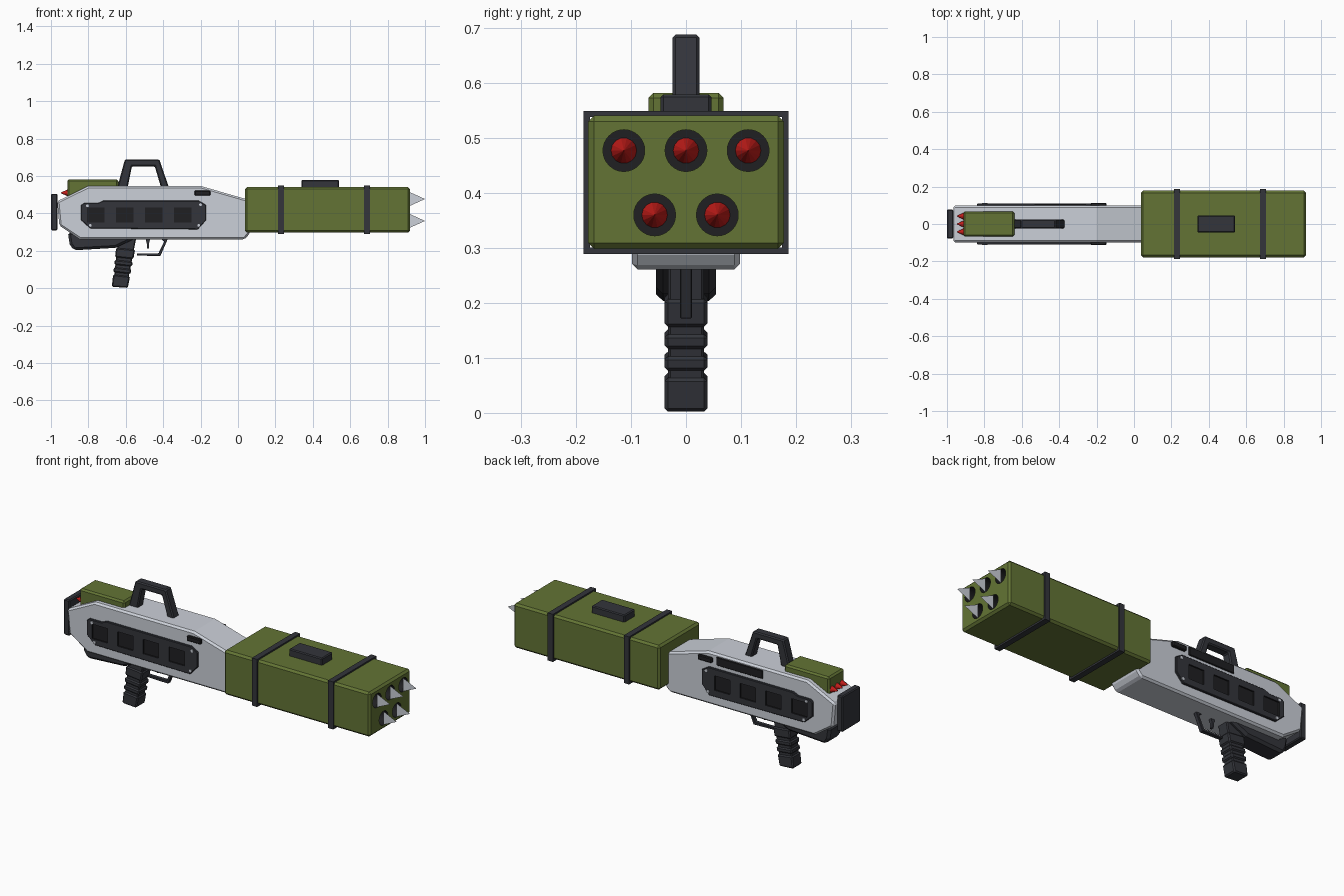
import bpy, bmesh, math
from mathutils import Matrix, Vector

if "Cube" in bpy.data.objects:
    bpy.data.objects.remove(bpy.data.objects["Cube"])


def material(name, rgb):
    m = bpy.data.materials.new(name)
    m.diffuse_color = (*rgb, 1)
    m.use_nodes = True
    m.node_tree.nodes["Principled BSDF"].inputs["Base Color"].default_value = m.diffuse_color
    return m


GREY = material("light_grey", (0.60, 0.63, 0.69))
GREEN = material("olive", (0.125, 0.175, 0.035))
DARK = material("charcoal", (0.033, 0.035, 0.043))
BLACK = material("black", (0.014, 0.014, 0.016))
RED = material("red", (0.55, 0.012, 0.01))


def finish(name, bm, mat, bevel=0):
    bmesh.ops.recalc_face_normals(bm, faces=bm.faces)
    me = bpy.data.meshes.new(name)
    bm.to_mesh(me)
    bm.free()
    ob = bpy.data.objects.new(name, me)
    bpy.context.collection.objects.link(ob)
    if mat:
        me.materials.append(mat)
    if bevel:
        mod = ob.modifiers.new("bevel", 'BEVEL')
        mod.width = bevel
        mod.segments = 1
        mod.limit_method = 'ANGLE'
        mod.angle_limit = math.radians(35)
    return ob


def prism(name, pts, y0, y1, mat, bevel=0):
    """Extrude an (x, z) profile from y0 to y1."""
    bm = bmesh.new()
    face = bm.faces.new([bm.verts.new((x, y0, z)) for x, z in pts])
    ext = bmesh.ops.extrude_face_region(bm, geom=[face])
    verts = [v for v in ext["geom"] if isinstance(v, bmesh.types.BMVert)]
    bmesh.ops.translate(bm, verts=verts, vec=(0, y1 - y0, 0))
    return finish(name, bm, mat, bevel)


def add_box(bm, x, y, z):
    c = Vector([(a[0] + a[1]) / 2 for a in (x, y, z)])
    s = [abs(a[1] - a[0]) for a in (x, y, z)]
    bmesh.ops.create_cube(bm, size=1, matrix=Matrix.Translation(c) @ Matrix.Diagonal((*s, 1)))


def box(name, x, y, z, mat, bevel=0):
    bm = bmesh.new()
    add_box(bm, x, y, z)
    return finish(name, bm, mat, bevel)


def cones(name, spots, x0, x1, r0, r1, sides, mat):
    """Cones or cylinders along x, from radius r0 at x0 to r1 at x1."""
    bm = bmesh.new()
    turn = Matrix.Rotation(math.radians(90 if x1 > x0 else -90), 4, 'Y')
    for y, z in spots:
        bmesh.ops.create_cone(bm, cap_ends=True, segments=sides, radius1=r0, radius2=r1,
                              depth=abs(x1 - x0),
                              matrix=Matrix.Translation(((x0 + x1) / 2, y, z)) @ turn)
    return finish(name, bm, mat)


def cut(ob, cutter):
    mod = ob.modifiers.new("cut", 'BOOLEAN')
    mod.object = cutter
    mod.operation = 'DIFFERENCE'
    mod.solver = 'EXACT'
    mod.material_mode = 'TRANSFER'
    bpy.context.view_layer.objects.active = ob
    for m in list(ob.modifiers):
        bpy.ops.object.modifier_apply(modifier=m.name)
    bpy.data.objects.remove(cutter)


# Main body and shoulder plate
prism("body", [(-0.967, 0.465), (-0.80, 0.547), (-0.20, 0.547), (0.06, 0.472), (0.065, 0.295),
               (0.035, 0.261), (-0.845, 0.261), (-0.955, 0.335)], -0.098, 0.098, GREY, 0.01)
box("shoulder_plate", (-1.0, -0.965), (-0.077, 0.077), (0.31, 0.505), DARK, 0.005)

# Missile pod with five open tubes
spots = [(-0.113, 0.477), (0, 0.477), (0.113, 0.477), (-0.057, 0.36), (0.057, 0.36)]
pod = box("missile_pod", (0.037, 0.92), (-0.178, 0.178), (0.298, 0.541), GREEN, 0.011)
pod.data.materials.append(BLACK)
cut(pod, cones("tube_cutter", spots, 0.76, 0.96, 0.038, 0.038, 32, BLACK))
cones("missile_tips", spots, 0.755, 0.83, 0.025, 0, 14, RED)

# Thin upright blades at the tube mouths
bm = bmesh.new()
for y, z in spots:
    bm.faces.new([bm.verts.new(p) for p in
                  ((0.918, y, z - 0.037), (1.0, y, z), (0.918, y, z + 0.037))])
finish("mouth_blades", bm, GREY)

# Straps round the pod
for i, x in enumerate((0.23, 0.69)):
    strap = box(f"pod_strap_{i + 1}", (x - 0.016, x + 0.016), (-0.186, 0.186),
                (0.289, 0.549), DARK)
    cut(strap, box("strap_cutter", (x - 0.1, x + 0.1), (-0.175, 0.175), (0.301, 0.538), DARK))
box("pod_top_block", (0.34, 0.54), (-0.046, 0.046), (0.535, 0.579), DARK, 0.005)

# Small rear pod with red tips
box("rear_pod", (-0.912, -0.64), (-0.068, 0.068), (0.46, 0.582), GREEN, 0.009)
cones("rear_tips", [(y, 0.51) for y in (-0.042, 0, 0.042)], -0.908, -0.945, 0.019, 0.003, 12, RED)

# Carry handle
prism("carry_handle", [(-0.645, 0.54), (-0.605, 0.688), (-0.42, 0.688), (-0.37, 0.54),
                       (-0.412, 0.54), (-0.445, 0.652), (-0.567, 0.652), (-0.59, 0.54)],
      -0.025, 0.025, DARK, 0.006)

# Side panels with four windows, bolts and vent on both sides
for s, side in ((-1, "front"), (1, "back")):
    panel = prism(f"{side}_panel", [(-0.84, 0.443), (-0.825, 0.455), (-0.75, 0.455), (-0.72, 0.468),
                                    (-0.21, 0.468), (-0.17, 0.445), (-0.17, 0.365), (-0.215, 0.315),
                                    (-0.79, 0.32), (-0.84, 0.365)],
                  s * 0.094, s * 0.109, DARK, 0.003)
    panel.data.materials.append(BLACK)
    bm = bmesh.new()
    for x in (-0.76, -0.605, -0.45, -0.295):
        add_box(bm, (x - 0.047, x + 0.047), (s * 0.101, s * 0.13), (0.352, 0.431))
    cut(panel, finish("window_cutter", bm, BLACK))
    bm = bmesh.new()
    for x, z in ((-0.805, 0.44), (-0.20, 0.447), (-0.79, 0.336), (-0.21, 0.336)):
        bmesh.ops.create_cone(bm, cap_ends=True, segments=10, radius1=0.008, radius2=0.008,
                              depth=0.008, matrix=Matrix.Translation((x, s * 0.109, z))
                              @ Matrix.Rotation(math.pi / 2, 4, 'X'))
    finish(f"{side}_bolts", bm, GREY)
    box(f"{side}_vent", (-0.232, -0.148), (s * 0.09, s * 0.113), (0.495, 0.522), BLACK, 0.004)
box("ejection_port", (-0.535, -0.255), (0.09, 0.104), (0.487, 0.533), BLACK, 0.003)

# Underside housing
prism("grip_housing", [(-0.91, 0.30), (-0.90, 0.235), (-0.878, 0.203), (-0.655, 0.216),
                       (-0.545, 0.268), (-0.56, 0.30)], -0.055, 0.055, DARK, 0.013)


# Pistol grip: slim core with wider ribs
def grip_slice(z0, z1, grow):
    back = lambda z: -0.672 + 0.11 * z - grow
    front = lambda z: -0.593 + 0.19 * z + grow
    return [(back(z0), z0 + 0.006), (front(z0), z0 - 0.004 if z0 > 0.01 else z0),
            (front(z1), z1 - 0.004), (back(z1), z1 + 0.006)]


prism("grip", grip_slice(0.006, 0.28, -0.003), -0.033, 0.033, DARK, 0.005)
for i, (z0, z1) in enumerate(((0.002, 0.067), (0.08, 0.106), (0.12, 0.146), (0.16, 0.21))):
    prism(f"grip_rib_{i + 1}", grip_slice(z0, z1, 0.003), -0.039, 0.039, DARK, 0.006)

# Trigger and guard
prism("trigger", [(-0.495, 0.27), (-0.468, 0.27), (-0.476, 0.24), (-0.475, 0.213),
                  (-0.486, 0.213), (-0.488, 0.24)], -0.008, 0.008, DARK)
prism("trigger_guard", [(-0.54, 0.187), (-0.425, 0.187), (-0.395, 0.25), (-0.415, 0.265),
                        (-0.375, 0.265), (-0.415, 0.172), (-0.54, 0.175)],
      -0.011, 0.011, DARK, 0.002)
